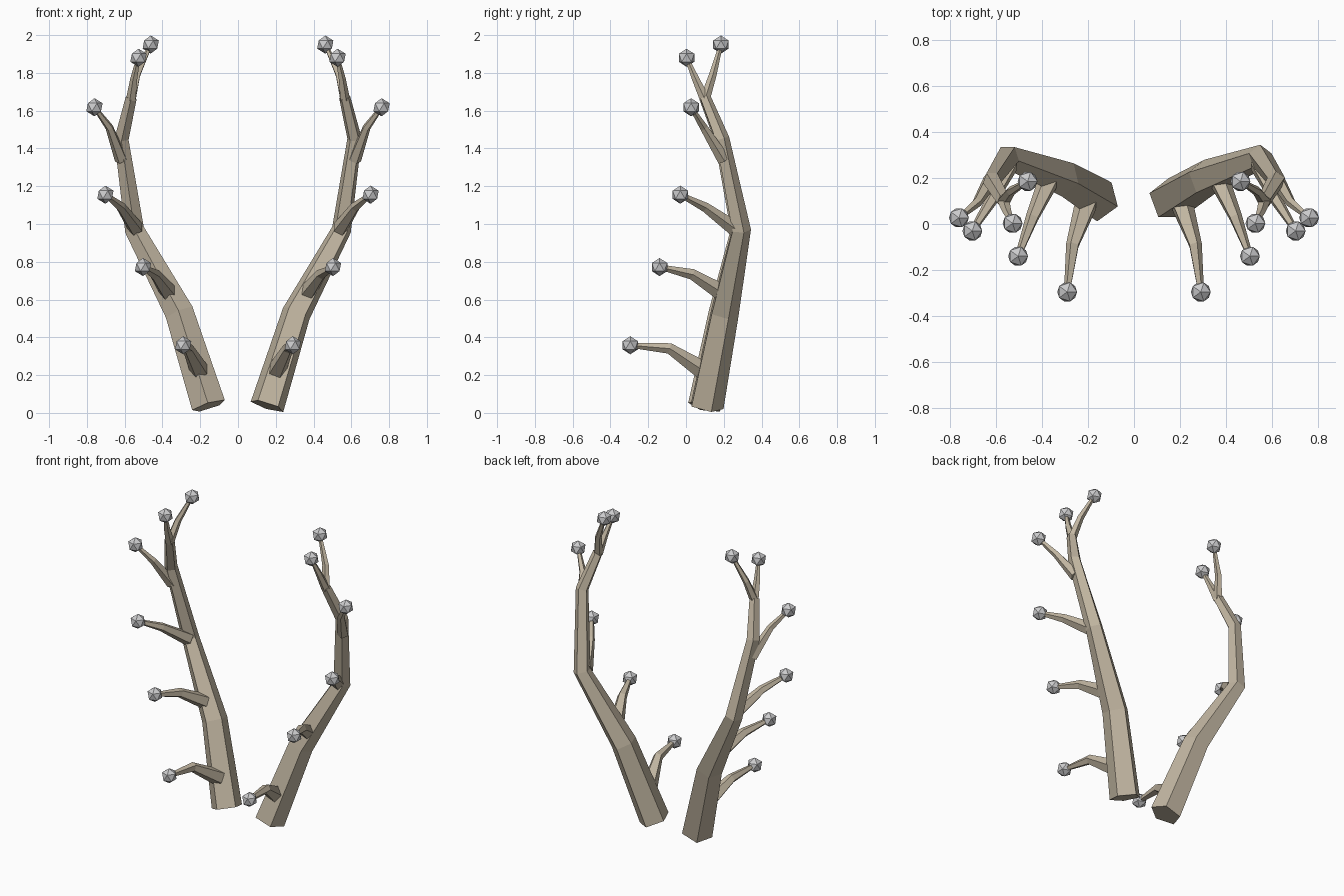
import bpy, bmesh, math
from mathutils import Vector

if "Cube" in bpy.data.objects:
    bpy.data.objects.remove(bpy.data.objects["Cube"])


def material(name, rgb):
    m = bpy.data.materials.new(name)
    m.diffuse_color = (*rgb, 1)
    m.use_nodes = True
    m.node_tree.nodes["Principled BSDF"].inputs["Base Color"].default_value = m.diffuse_color
    return m


BONE = material("bone beige", (0.54, 0.47, 0.36))
SILVER = material("silver grey", (0.6, 0.6, 0.61))


def finish(bm, name, mat):
    bmesh.ops.recalc_face_normals(bm, faces=bm.faces)
    me = bpy.data.meshes.new(name)
    bm.to_mesh(me)
    bm.free()
    me.materials.append(mat)
    bpy.context.collection.objects.link(bpy.data.objects.new(name, me))


def tube(name, path, ref, sides=5):
    """Five-sided tapering tube through (x, y, z, radius); first corner faces ref."""
    bm = bmesh.new()
    pts = [Vector(p[:3]) for p in path]
    rings = []
    for i, p in enumerate(pts):
        a, b = pts[max(i - 1, 0)], pts[min(i + 1, len(pts) - 1)]
        t = (b - a).normalized()
        if 0 < i < len(pts) - 1:
            t = ((p - a).normalized() + (b - p).normalized()).normalized()
        u = (ref - t * ref.dot(t)).normalized()
        v = t.cross(u)
        ring = []
        for k in range(sides):
            w = 2 * math.pi * k / sides
            ring.append(bm.verts.new(p + (u * math.cos(w) + v * math.sin(w)) * path[i][3]))
        rings.append(ring)
    for r, s in zip(rings, rings[1:]):
        for k in range(sides):
            n = (k + 1) % sides
            bm.faces.new((r[k], r[n], s[n], s[k]))
    bm.faces.new(rings[0][::-1])
    bm.faces.new(rings[-1])
    finish(bm, name, BONE)


def ball(name, centre):
    bm = bmesh.new()
    bmesh.ops.create_icosphere(bm, subdivisions=1, radius=0.048)
    bmesh.ops.translate(bm, verts=bm.verts, vec=centre)
    finish(bm, name, SILVER)


# Main beam, then tines as base, middle, tip (x, y, z, radius)
BEAM = [(0.155, 0.105, 0.037, 0.095), (0.31, 0.2, 0.53, 0.08), (0.548, 0.29, 0.97, 0.054),
        (0.617, 0.19, 1.45, 0.04), (0.565, 0.1, 1.67, 0.031)]
TINES = [
    [(0.205, 0.09, 0.225, 0.052), (0.265, -0.09, 0.342, 0.03), (0.29, -0.295, 0.358, 0.014)],
    [(0.36, 0.21, 0.625, 0.05), (0.44, 0.03, 0.735, 0.03), (0.503, -0.14, 0.772, 0.014)],
    [(0.54, 0.26, 0.975, 0.043), (0.62, 0.1, 1.09, 0.027), (0.702, -0.03, 1.155, 0.014)],
    [(0.617, 0.2, 1.34, 0.036), (0.68, 0.095, 1.51, 0.022), (0.76, 0.027, 1.618, 0.012)],
    [(0.565, 0.1, 1.66, 0.028), (0.55, 0.05, 1.77, 0.02), (0.527, 0.003, 1.88, 0.011)],
    [(0.565, 0.1, 1.66, 0.028), (0.535, 0.142, 1.79, 0.021), (0.462, 0.185, 1.95, 0.011)],
]

# Both antlers: paths mirror, the five-sided section turns half way round
for side, s in (("right", 1), ("left", -1)):
    def mirror(path):
        return [(s * p[0], *p[1:]) for p in path]

    tube(side + "_antler_beam", mirror(BEAM), Vector((0, s, 0)))
    for i, tine in enumerate(TINES, 1):
        path = mirror(tine)
        tube(f"{side}_tine_{i}", path, Vector((s, 0, 0)))
        ball(f"{side}_tip_ball_{i}", path[-1][:3])
